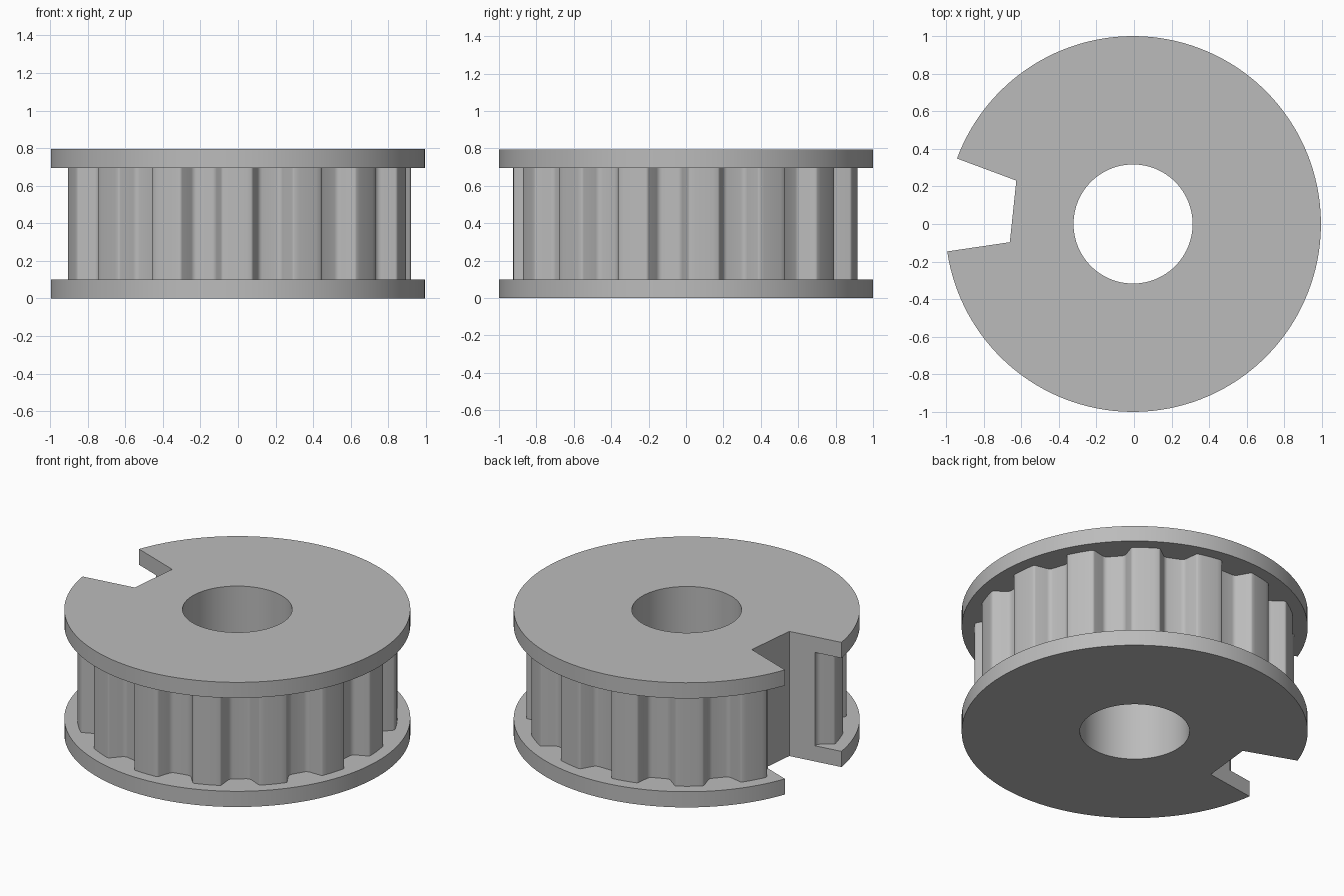
import bpy, bmesh
from math import radians, cos, sin, pi
from mathutils import Vector, Matrix

cube = bpy.data.objects.get("Cube")
if cube:
    bpy.data.objects.remove(cube, do_unlink=True)

# Main dimensions
CENTRE_X = -0.005
HEIGHT, FLANGE = 0.795, 0.1
BORE_R, FLANGE_R, TOOTH_R = 0.317, 1.0, 0.925
TEETH = 15
PITCH = 360 / TEETH
SLOT_AZ, SLOT_HALF, SLOT_R = 174.0, 14.4, 0.663
GROOVE_BASE = 0.9173          # distance of the groove mouth from the axis
# Half of one belt groove: (sideways, depth) from mouth to floor
GROOVE = [(0.1188, 0), (0.1114, 0.002), (0.106, 0.0074), (0.069, 0.0714),
          (0.0635, 0.0786), (0.0564, 0.084), (0.0482, 0.0875), (0.0392, 0.0887)]

grey = bpy.data.materials.new("Grey metal")
grey.use_nodes = True
colour = (0.5, 0.5, 0.5, 1)
grey.diffuse_color = colour
grey.node_tree.nodes["Principled BSDF"].inputs["Base Color"].default_value = colour


def polar(r, az):
    return Vector((r * cos(radians(az)), r * sin(radians(az)), 0))


def arc(r, a0, a1, n):
    return [polar(r, a0 + (a1 - a0) * i / n) for i in range(n + 1)]


def extrude_ring(name, outline, z0, z1):
    """Fill between the outline and the bore, then extrude upward."""
    bm = bmesh.new()
    edges = []
    for loop in (outline, arc(BORE_R, 0, 360, 96)[:-1]):
        vs = [bm.verts.new(p + Vector((CENTRE_X, 0, z0))) for p in loop]
        edges += [bm.edges.new((vs[i - 1], vs[i])) for i in range(len(vs))]
    bmesh.ops.triangle_fill(bm, edges=edges, use_beauty=True, normal=(0, 0, 1))
    top = bmesh.ops.extrude_face_region(bm, geom=bm.faces[:], use_keep_orig=True)
    verts = [g for g in top["geom"] if isinstance(g, bmesh.types.BMVert)]
    bmesh.ops.translate(bm, verts=verts, vec=(0, 0, z1 - z0))
    bmesh.ops.recalc_face_normals(bm, faces=bm.faces[:])
    mesh = bpy.data.meshes.new(name)
    bm.to_mesh(mesh)
    bm.free()
    mesh.materials.append(grey)
    obj = bpy.data.objects.new(name, mesh)
    bpy.context.collection.objects.link(obj)
    bpy.ops.object.select_all(action='DESELECT')
    obj.select_set(True)
    bpy.context.view_layer.objects.active = obj
    bpy.ops.object.shade_smooth_by_angle(angle=radians(30))


# Slot shared by every part: two radial walls and a straight floor
start, end = SLOT_AZ + SLOT_HALF, SLOT_AZ - SLOT_HALF + 360
slot = [polar(SLOT_R, end), polar(SLOT_R, start)]

# Toothed drum: grooves joined by tooth tops, the tooth at the slot left out
floor_r = (GROOVE_BASE - GROOVE[-1][1]) / cos(radians(SLOT_HALF - PITCH / 2))
drum = [polar(floor_r, start)]
for j in range(TEETH):
    az = SLOT_AZ + PITCH * (j + 0.5)
    turn = Matrix.Rotation(radians(az), 3, 'Z')
    if j > 0:
        drum += [turn @ Vector((GROOVE_BASE - d, -s, 0)) for s, d in GROOVE]
    if j < TEETH - 1:
        drum += [turn @ Vector((GROOVE_BASE - d, s, 0)) for s, d in reversed(GROOVE)]
        mouth = 7.38
        drum += arc(TOOTH_R, az + mouth, az + PITCH - mouth, 6)[1:-1]
# The last groove stops at the slot wall
drum += [polar(floor_r, end)]
extrude_ring("toothed_drum", drum + slot, FLANGE, HEIGHT - FLANGE)

# Flanges
rim = arc(FLANGE_R, start, end, 132)
extrude_ring("bottom_flange", rim + slot, 0, FLANGE)
extrude_ring("top_flange", rim + slot, HEIGHT - FLANGE, HEIGHT)
